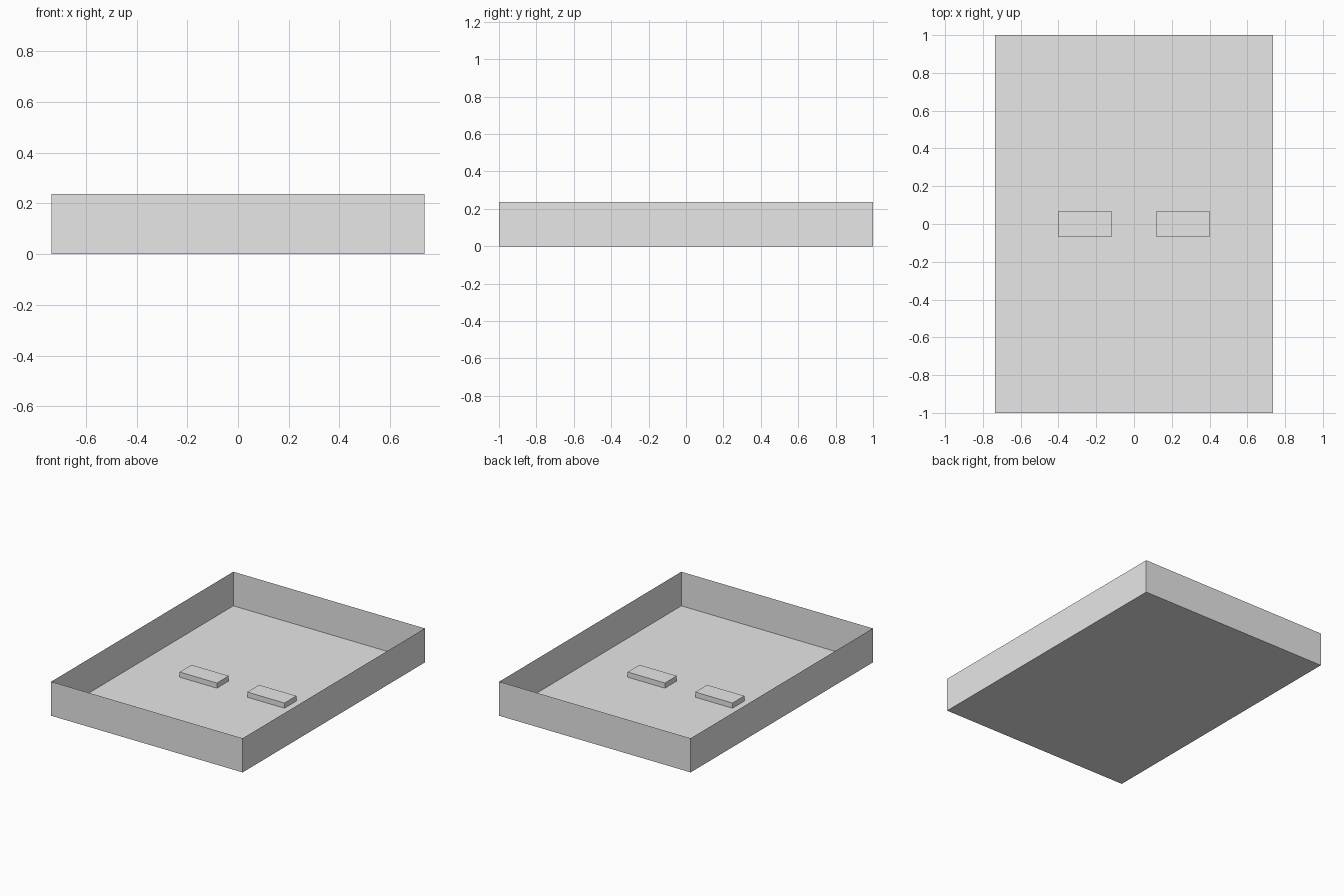
import bpy
import bmesh

if "Cube" in bpy.data.objects:
    bpy.data.objects.remove(bpy.data.objects["Cube"])

HALF_X, HALF_Y, HEIGHT = 0.736, 1.0, 0.237

grey = bpy.data.materials.new("light grey")
grey.diffuse_color = (0.8, 0.8, 0.8, 1.0)
grey.use_nodes = True
grey.node_tree.nodes["Principled BSDF"].inputs["Base Color"].default_value = grey.diffuse_color


def box(name, x, y, sx, sy, height, drop):
    """Box standing on the floor, without its top (drop=1) or bottom (drop=-1)."""
    bm = bmesh.new()
    bmesh.ops.create_cube(bm, size=1.0)
    bm.normal_update()
    open_side = [f for f in bm.faces if f.normal.z * drop > 0.5]
    bmesh.ops.delete(bm, geom=open_side, context='FACES')
    for v in bm.verts:
        v.co = (x + v.co.x * sx, y + v.co.y * sy, (v.co.z + 0.5) * height)
    mesh = bpy.data.meshes.new(name)
    bm.to_mesh(mesh)
    bm.free()
    mesh.materials.append(grey)
    obj = bpy.data.objects.new(name, mesh)
    bpy.context.collection.objects.link(obj)


# Open tray: floor and four thin walls
box("tray", 0, 0, 2 * HALF_X, 2 * HALF_Y, HEIGHT, 1)

# Pair of low blocks on the tray floor
for side, label in ((-1, "left"), (1, "right")):
    box(label + "_block", side * 0.26, 0, 0.286, 0.13, 0.036, -1)
